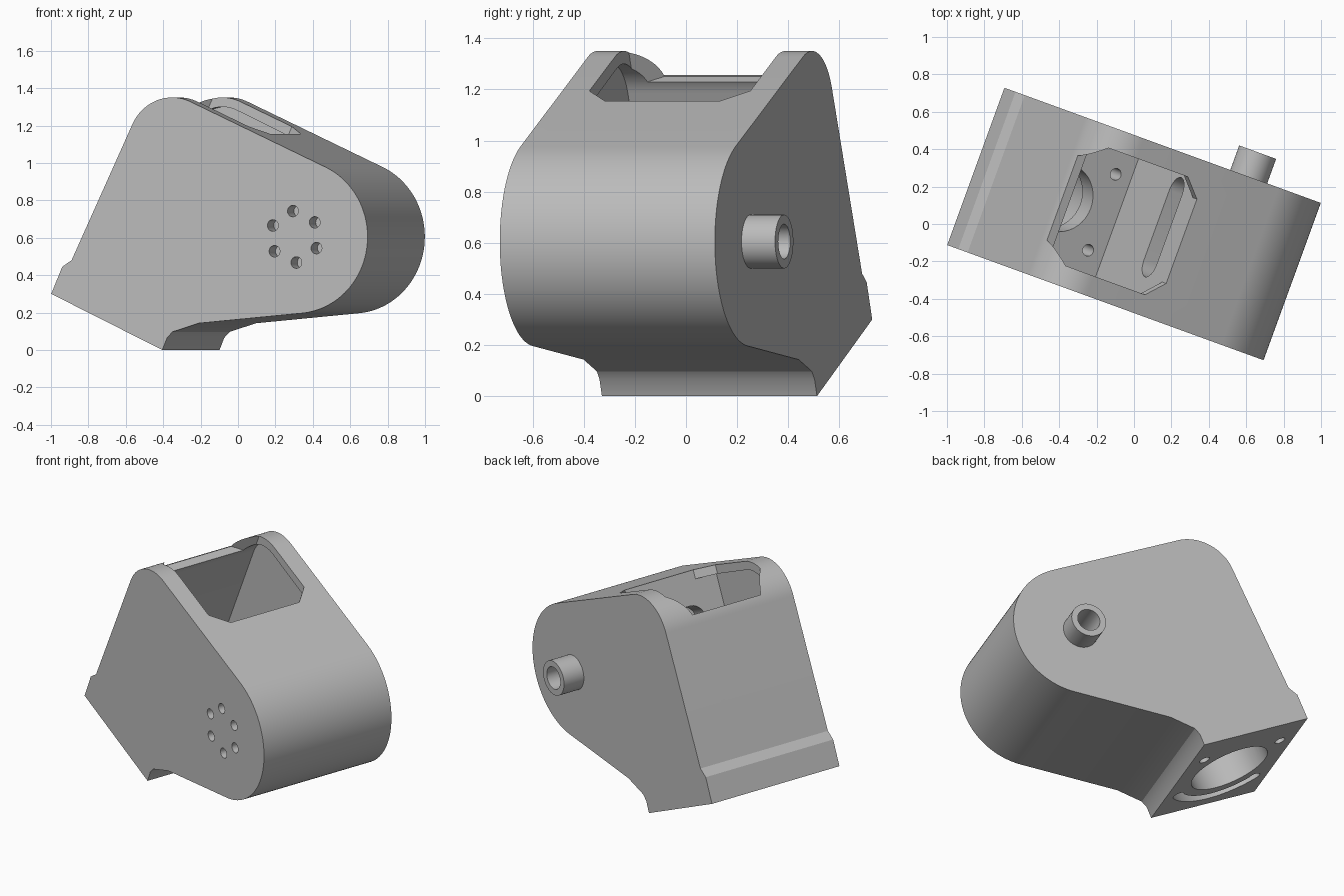
import bpy, bmesh
from math import sin, cos, radians, pi
from mathutils import Matrix

if "Cube" in bpy.data.objects:
    bpy.data.objects.remove(bpy.data.objects["Cube"])

grey = bpy.data.materials.new("plain grey")
grey.use_nodes = True
COLOUR = (0.5, 0.5, 0.5, 1)
grey.diffuse_color = COLOUR
grey.node_tree.nodes["Principled BSDF"].inputs["Base Color"].default_value = COLOUR

# Frames: the whole body is turned about z, the mount is tilted inside it
TURN = Matrix.Rotation(radians(-20), 4, 'Z')
SIDE = TURN @ Matrix.Rotation(radians(90), 4, 'X')      # profile plane, depth to the front
TILT = TURN @ Matrix.Rotation(radians(25), 4, 'Y')      # base plane, depth along its normal
TILT_SIDE = TILT @ Matrix.Rotation(radians(90), 4, 'X')
ALONG = TILT @ Matrix(((0, 0, 1, 0), (1, 0, 0, 0), (0, 1, 0, 0), (0, 0, 0, 1)))


def arc(cx, cy, r, start, end, n=24):
    return [(cx + r * cos(radians(start + (end - start) * i / n)),
             cy + r * sin(radians(start + (end - start) * i / n))) for i in range(n + 1)]


def circle(cx, cy, r, n=40):
    return arc(cx, cy, r, 0, 360, n)[:-1]


def prism(name, points, frame, low, high):
    bm = bmesh.new()
    face = bm.faces.new([bm.verts.new((x, y, low)) for x, y in points])
    top = bmesh.ops.extrude_face_region(bm, geom=[face])["geom"]
    verts = [g for g in top if isinstance(g, bmesh.types.BMVert)]
    bmesh.ops.translate(bm, verts=verts, vec=(0, 0, high - low))
    bm.transform(frame)
    bmesh.ops.recalc_face_normals(bm, faces=bm.faces)
    mesh = bpy.data.meshes.new(name)
    bm.to_mesh(mesh)
    bm.free()
    mesh.materials.append(grey)
    obj = bpy.data.objects.new(name, mesh)
    bpy.context.collection.objects.link(obj)
    return obj


def cut(target, points, frame, low, high):
    cutter = prism("cutter", points, frame, low, high)
    cutter.hide_render = True
    mod = target.modifiers.new("cut", 'BOOLEAN')
    mod.operation, mod.solver, mod.object = 'DIFFERENCE', 'EXACT', cutter
    bpy.context.view_layer.update()
    result = bpy.data.meshes.new_from_object(
        target.evaluated_get(bpy.context.evaluated_depsgraph_get()))
    target.modifiers.clear()
    target.data = result
    bpy.data.objects.remove(cutter)


HALF = 0.4475
MID = -0.593          # centre of the mounting base
HUB = (0.49, 0.605)   # centre of the round end

# Body profile: foot, underside, round end, sloping top, rounded corner, back
outline = [(-0.9, 0.3), (-0.268, 0), (-0.241, 0.065), (-0.21, 0.097), (-0.06, 0.143)]
outline += arc(*HUB, 0.41, -85, 65, 48)
outline += arc(-0.212, 1.1, 0.25, 65, 155)
outline += [(-0.784, 0.48), (-0.837, 0.445)]
body = prism("housing", outline, SIDE, -HALF, HALF)

# Hollow inside, following the outer shape
hollow = [(-0.857, 0.293), (-0.243, 0.293), (-0.243, 1.107)]
hollow += arc(-0.657, 0.907, 0.2, 90, 180)
cut(body, hollow, TILT_SIDE, -0.385, 0.385)

# Eight-sided opening in the sloping top
opening = [(-0.9, -0.24), (-0.81, -0.335), (-0.337, -0.335), (-0.243, -0.24),
           (-0.243, 0.24), (-0.337, 0.335), (-0.81, 0.335), (-0.9, 0.24)]
cut(body, opening, TILT, 0.96, 1.4)

# Stepped bore and screw holes in the base
cut(body, circle(MID, 0, 0.24), TILT, -0.3, 0.15)
cut(body, circle(MID, 0, 0.185), TILT, 0.1, 0.4)
for side in (-1, 1):
    for v in (-0.216, 0.216):
        cut(body, circle(MID + side * 0.255, v, 0.032, 20), TILT, -0.3, 0.4)

# Curved adjusting slot in the base
slot = arc(MID, 0, 0.372, 220, 320) + arc(MID + 0.26, -0.218, 0.032, -40, 140, 8)[1:-1]
slot += arc(MID, 0, 0.308, 320, 220) + arc(MID - 0.26, -0.218, 0.032, 40, 220, 8)[1:-1]
cut(body, slot, TILT, -0.3, 0.1)

# Long slot and short notch in the inner wall
long_slot = arc(0.235, 0.88, 0.085, -90, 90, 12) + arc(-0.16, 0.88, 0.085, 90, 270, 12)
cut(body, long_slot, ALONG, -0.35, -0.14)
notch = [(0.4, 0.49), (0.4, 0.67)] + arc(0.32, 0.58, 0.09, 90, 270, 12)
cut(body, [(min(x, 0.38), y) for x, y in notch], ALONG, -0.35, -0.15)

# Locking screw hole at the back of the foot
cut(body, circle(0, 0.075, 0.048, 24), ALONG, -1.1, MID)

# Ring of six small holes in the front
for i in range(6):
    angle = radians(94 + 60 * i)
    x, z = HUB[0] - 0.005 + 0.138 * cos(angle), HUB[1] + 0.138 * sin(angle)
    cut(body, circle(x, z, 0.031, 20), SIDE, HALF - 0.1, HALF + 0.1)

# Hollow axle at the back
axle = prism("axle", circle(*HUB, 0.105, 48), SIDE, -0.587, -HALF + 0.03)
for part in (body, axle):
    cut(part, circle(*HUB, 0.068), SIDE, -0.7, -0.3)

# Smooth round surfaces, crisp edges
bpy.ops.object.select_all(action='DESELECT')
for part in (body, axle):
    part.select_set(True)
bpy.context.view_layer.objects.active = body
bpy.ops.object.shade_smooth_by_angle(angle=radians(25))
